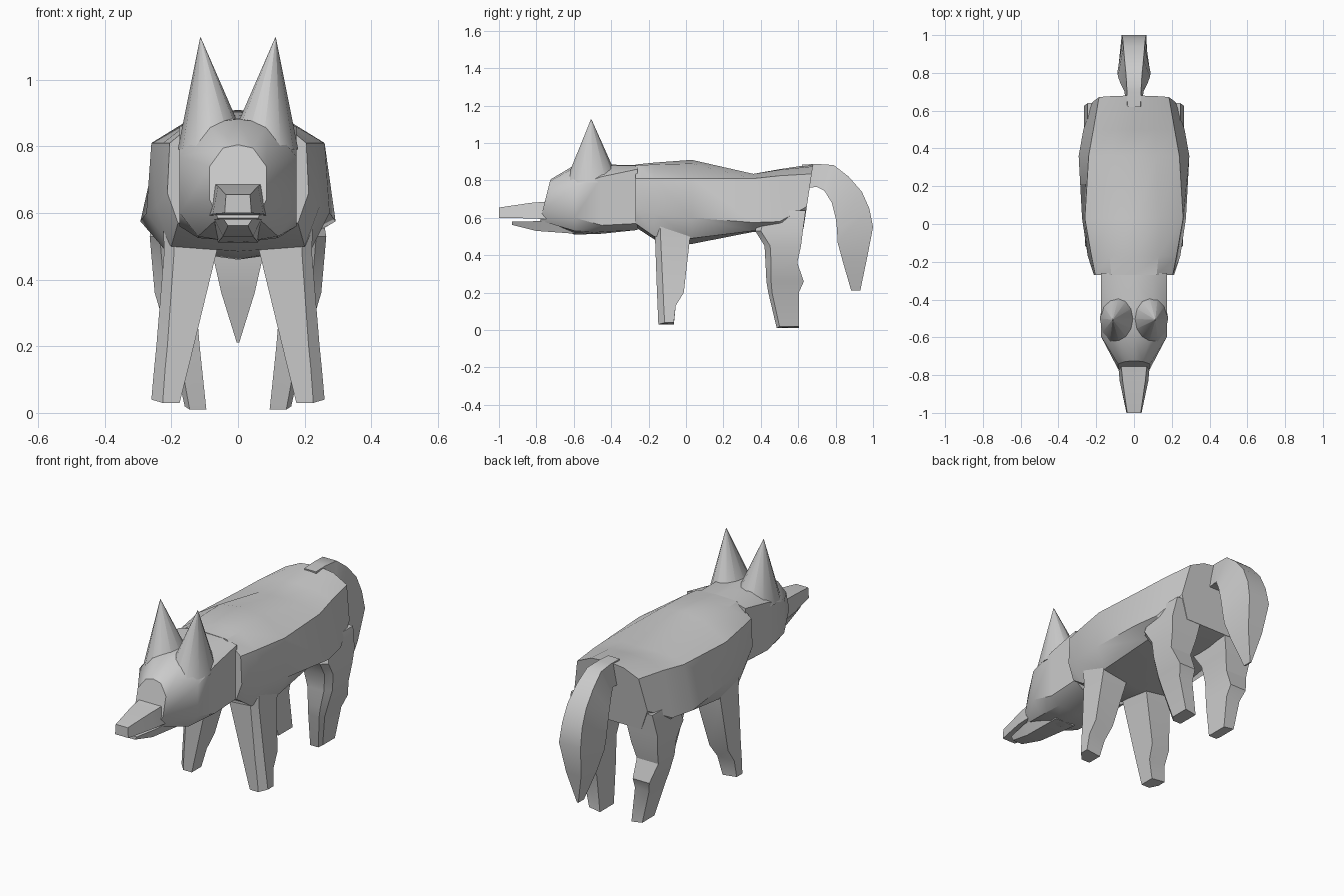
import bpy, bmesh, math
from mathutils import Vector

if "Cube" in bpy.data.objects:
    bpy.data.objects.remove(bpy.data.objects["Cube"])

fur = bpy.data.materials.new("grey_fur")
fur.use_nodes = True
GREY = (0.6, 0.6, 0.6, 1)
fur.diffuse_color = GREY
fur.node_tree.nodes["Principled BSDF"].inputs["Base Color"].default_value = GREY


def loft(name, rings, angle=30):
    """Skin a closed tube through rings of equal length and cap both ends."""
    bm = bmesh.new()
    loops = [[bm.verts.new(p) for p in ring] for ring in rings]
    n = len(loops[0])
    for a, b in zip(loops, loops[1:]):
        for i in range(n):
            j = (i + 1) % n
            bm.faces.new((a[i], a[j], b[j], b[i]))
    bm.faces.new(loops[0])
    bm.faces.new(loops[-1][::-1])
    bmesh.ops.recalc_face_normals(bm, faces=bm.faces)
    mesh = bpy.data.meshes.new(name)
    bm.to_mesh(mesh)
    bm.free()
    mesh.materials.append(fur)
    obj = bpy.data.objects.new(name, mesh)
    bpy.context.collection.objects.link(obj)
    bpy.ops.object.select_all(action='DESELECT')
    obj.select_set(True)
    bpy.context.view_layer.objects.active = obj
    bpy.ops.object.shade_smooth_by_angle(angle=math.radians(angle))
    return obj


def section(y, half, lean=0):
    """Symmetric ring from half-profile points (x, z); lean tilts it along y."""
    zm = half[0][1]
    right = [(x, y + lean * (zm - z), z) for x, z in half]
    left = [(-x, py, z) for x, py, z in reversed(right) if x > 0]
    return right + left


def box_ring(z, x0, x1, y0, y1, cut=0.0, tilt=0.0):
    """Horizontal leg section with the outer front corner chamfered."""
    t = tilt
    return [(x0, y0, z), (x1 - cut, y0, z), (x1, y0 + cut, z - t),
            (x1, y1, z - t), (x0, y1, z)]


def pair(name, rings, angle=30):
    """Build a part on the left and its mirror on the right."""
    loft("left_" + name, rings, angle)
    loft("right_" + name, [[(-x, y, z) for x, y, z in r] for r in rings], angle)


# Body, from neck to rump
loft("body", [
    section(-0.27, [(0, .885), (.12, .88), (.205, .81), (.212, .66), (.18, .57), (0, .55)]),
    section(-0.17, [(0, .895), (.13, .885), (.225, .81), (.245, .62), (.2, .5), (0, .485)]),
    section(0.03, [(0, .91), (.13, .89), (.26, .81), (.275, .6), (.22, .49), (0, .46)]),
    section(0.36, [(0, .835), (.12, .835), (.24, .81), (.293, .575), (.2, .53), (0, .525)]),
    section(0.5, [(0, .86), (.11, .857), (.215, .825), (.268, .58), (.2, .52), (0, .53)]),
    section(0.68, [(0, .887), (.1, .875), (.185, .835), (.22, .66), (.17, .54), (0, .54)], -.15),
])

# Skull with a tapered face
loft("head", [
    section(-0.26, [(0, .882), (.1, .88), (.175, .86), (.175, .57), (.13, .535), (0, .535)]),
    section(-0.45, [(0, .885), (.1, .88), (.175, .82), (.175, .56), (.12, .525), (0, .515)]),
    section(-0.595, [(0, .882), (.09, .87), (.175, .77), (.175, .6), (.12, .53), (0, .51)]),
    section(-0.725, [(0, .805), (.045, .795), (.085, .74), (.085, .64), (.06, .585), (0, .585)], -.25),
], 35)

# Muzzle and lower jaw
loft("muzzle", [
    section(-0.62, [(.07, .71), (.085, .59)]),
    section(-0.73, [(.07, .688), (.085, .592)]),
    section(-0.83, [(.06, .68), (.076, .597)]),
    section(-1.0, [(.036, .655), (.04, .6)]),
], 20)
loft("lower_jaw", [
    section(-0.55, [(.085, .585), (.06, .512)]),
    section(-0.8, [(.07, .582), (.045, .53)]),
    section(-0.93, [(.042, .58), (.03, .562)]),
], 20)

# Pointed ears
tip = Vector((.113, -.507, 1.13))
base = [Vector((.073 + .108 * math.cos(a), -.5 + .145 * math.sin(a), .79))
        for a in [math.tau * i / 12 for i in range(12)]]
pair("ear", [base, [tip.lerp(p, .01) for p in base]], 40)

# Front legs, splayed outwards
pair("front_leg", [
    box_ring(.60, .03, .225, -.17, .04, .03),
    box_ring(.48, .065, .222, -.165, .02, .03),
    box_ring(.20, .133, .245, -.155, -.012, .033),
    box_ring(.13, .15, .252, -.152, -.055, .033),
    box_ring(.03, .175, .26, -.148, -.065, .034, -.01),
])

# Hind legs with thigh and hock
pair("hind_leg", [
    box_ring(.64, .07, .245, .40, .64, .03),
    box_ring(.53, .085, .265, .37, .625, .03),
    box_ring(.45, .10, .258, .42, .615, .03),
    box_ring(.36, .12, .25, .425, .595, .03),
    box_ring(.26, .12, .22, .43, .63, .025),
    box_ring(.20, .115, .20, .44, .603, .02),
    box_ring(.01, .095, .16, .485, .605, .015, -.01),
])

# Drooping tail: narrow outer face, wider inner face
tail = [  # outer y, z, inner y, z, outer half width, inner half width
    (.62, .885, .64, .76, .035, .045), (.70, .888, .70, .765, .037, .05),
    (.79, .882, .74, .745, .042, .07), (.87, .82, .78, .68, .05, .085),
    (.94, .74, .802, .59, .056, .088), (.98, .65, .808, .53, .06, .085),
    (1.0, .55, .81, .47, .065, .075), (.967, .38, .84, .36, .045, .05),
    (.932, .212, .883, .212, .004, .004),
]
loft("tail", [[(-wo, yo, zo), (wo, yo, zo), (wi, yi, zi), (-wi, yi, zi)]
              for yo, zo, yi, zi, wo, wi in tail], 35)
